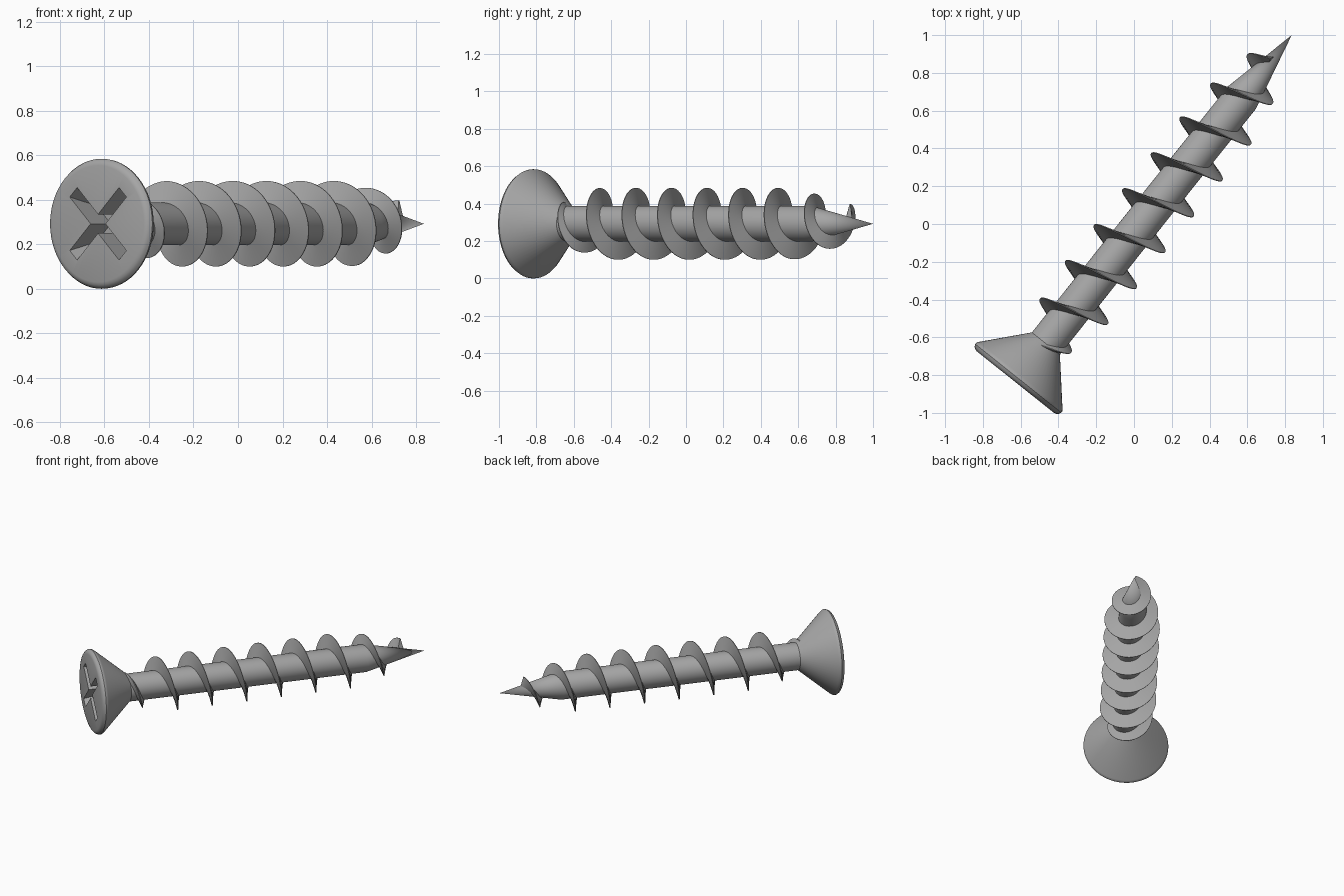
import bpy, bmesh, math
from mathutils import Vector, Matrix

cube = bpy.data.objects.get("Cube")
if cube:
    bpy.data.objects.remove(cube, do_unlink=True)

# Screw frame: local z runs from head to tip, local y is world up
ORIGIN = Vector((-0.613, -0.817, 0.292))
TIP = Vector((0.835, 1.0, 0.292))
LENGTH = (TIP - ORIGIN).length
axis = (TIP - ORIGIN).normalized()
up = Vector((0, 0, 1))
side = up.cross(axis)
FRAME = Matrix.Translation(ORIGIN) @ Matrix((side, up, axis)).transposed().to_4x4()

HEAD_R, CORE_R, THREAD_R = 0.292, 0.095, 0.192
NECK, TAPER, PITCH = 0.235, 1.90, 0.243

steel = bpy.data.materials.new("grey_steel")
steel.use_nodes = True
grey = (0.38, 0.38, 0.38, 1)
steel.diffuse_color = grey
steel.node_tree.nodes["Principled BSDF"].inputs["Base Color"].default_value = grey


def finish(name, bm):
    bmesh.ops.recalc_face_normals(bm, faces=bm.faces)
    mesh = bpy.data.meshes.new(name)
    bm.to_mesh(mesh)
    bm.free()
    mesh.materials.append(steel)
    ob = bpy.data.objects.new(name, mesh)
    ob.matrix_world = FRAME
    bpy.context.collection.objects.link(ob)
    return ob


def activate(ob):
    bpy.ops.object.select_all(action='DESELECT')
    ob.select_set(True)
    bpy.context.view_layer.objects.active = ob


def smooth(ob, degrees=30):
    activate(ob)
    bpy.ops.object.shade_smooth_by_angle(angle=math.radians(degrees))


def revolve(name, profile, steps=64):
    bm = bmesh.new()
    verts = [bm.verts.new((r, 0, z)) for r, z in profile]
    edges = [bm.edges.new(pair) for pair in zip(verts, verts[1:])]
    bmesh.ops.spin(bm, geom=verts + edges, axis=(0, 0, 1), cent=(0, 0, 0),
                   angle=math.tau, steps=steps, use_duplicate=False)
    bmesh.ops.remove_doubles(bm, verts=bm.verts, dist=1e-5)
    return finish(name, bm)


# Countersunk head with a rounded rim
head = revolve("head", [
    (0, -0.025), (0.262, -0.025), (0.275, -0.021), (0.285, -0.013),
    (HEAD_R, 0), (0.291, 0.009), (0.284, 0.02), (CORE_R, NECK), (0, NECK)])

# Cross-shaped drive recess, narrowing with depth
ARM, HALF = 0.2, 0.03
corner = [(ARM, -HALF), (ARM, HALF), (HALF, HALF)]
bm = bmesh.new()
rings = []
for depth, scale in ((-0.06, 1.06), (-0.025, 1), (0.12, 0.72)):
    ring = []
    for quarter in range(4):
        turn = Matrix.Rotation(math.pi / 4 + quarter * math.pi / 2, 3, 'Z')
        for x, y in corner:
            reach = x * scale if x == ARM else x
            ring.append(bm.verts.new(turn @ Vector((reach, y, depth))))
    rings.append(ring)
for a, b in zip(rings, rings[1:]):
    for i in range(len(a)):
        j = (i + 1) % len(a)
        bm.faces.new((a[i], a[j], b[j], b[i]))
bm.faces.new(rings[0])
bm.faces.new(rings[-1])
cutter = finish("recess_cutter", bm)
cutter.hide_render = True
cut = head.modifiers.new("recess", 'BOOLEAN')
cut.operation, cut.object, cut.solver = 'DIFFERENCE', cutter, 'EXACT'
activate(head)
bpy.ops.object.modifier_apply(modifier=cut.name)
bpy.data.objects.remove(cutter, do_unlink=True)
smooth(head)

# Shank and pointed tip
smooth(revolve("shank", [(0, NECK - 0.05), (CORE_R, NECK - 0.05),
                         (CORE_R, TAPER), (0, LENGTH)]), 40)


# Helical thread that grows out of the neck and fades toward the tip
def core_radius(s):
    return CORE_R * min(1, (LENGTH - s) / (LENGTH - TAPER))


def thread_radius(s):
    return min(THREAD_R, 0.115 + 0.315 * (s - 0.217), 0.162 - 0.23 * (s - 1.914))


START, END, SEGMENTS = 0.19, 2.157, 64
count = int((END - START) / PITCH * SEGMENTS)
bm = bmesh.new()
previous = None
for i in range(count + 1):
    s = START + (END - START) * i / count
    angle = (s - 0.399) / PITCH * math.tau
    root, crest = core_radius(s) - 0.012, thread_radius(s)
    section = [(root, -0.022), (crest, -0.002), (crest, 0.002), (root, 0.022)]
    ring = [bm.verts.new((r * math.cos(angle), r * math.sin(angle), s + dz))
            for r, dz in section]
    if previous:
        for k in range(4):
            m = (k + 1) % 4
            bm.faces.new((previous[k], previous[m], ring[m], ring[k]))
    else:
        bm.faces.new(ring)
    previous = ring
bm.faces.new(previous)
smooth(finish("thread", bm))
